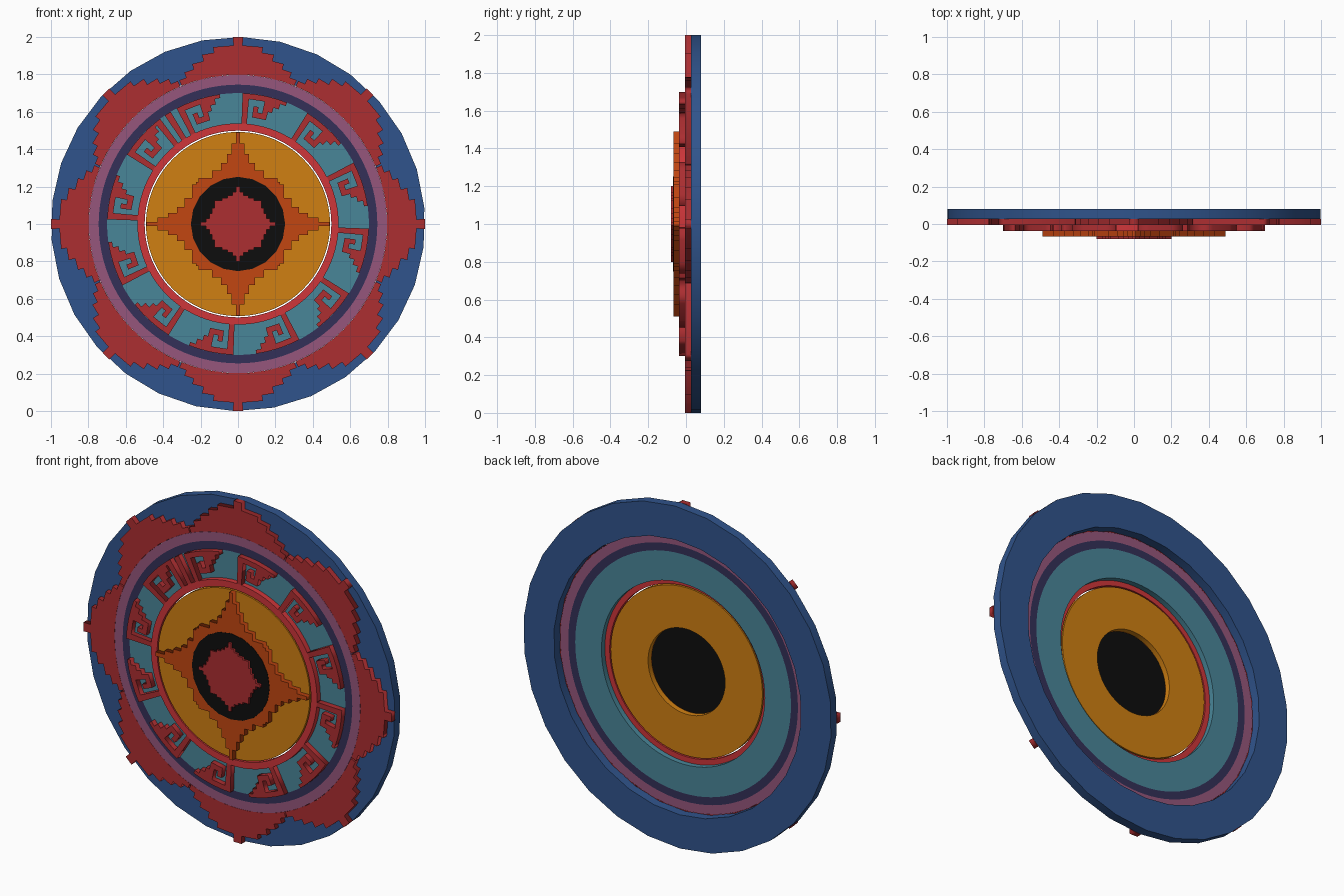
import bpy
from math import sin, cos, radians, pi

if "Cube" in bpy.data.objects:
    bpy.data.objects.remove(bpy.data.objects["Cube"])


def material(name, r, g, b):
    m = bpy.data.materials.new(name)
    lin = [(c / 255 / 12.92 if c < 11 else ((c / 255 + 0.055) / 1.055) ** 2.4) for c in (r, g, b)]
    m.diffuse_color = (*lin, 1)
    m.use_nodes = True
    m.node_tree.nodes["Principled BSDF"].inputs["Base Color"].default_value = m.diffuse_color
    return m


BLUE = material("blue", 48, 84, 140)
PURPLE = material("dusty purple", 150, 86, 124)
NAVY = material("navy", 52, 48, 88)
TEAL = material("teal", 73, 134, 153)
RED = material("dark red", 172, 46, 49)
BRIGHT = material("bright red", 207, 54, 58)
YELLOW = material("ochre yellow", 208, 128, 18)
ORANGE = material("burnt orange", 194, 70, 17)
BLACK = material("black", 13, 13, 13)


def polar(deg, r):
    """Point at a clockwise angle from the top."""
    return (r * sin(radians(deg)), r * cos(radians(deg)))


def circle(r, n, turn=0):
    return [polar(turn + 360 * i / n, r) for i in range(n)]


def plate(name, outlines, front, back, mat):
    """Filled outlines (nested ones become holes) extruded from front to back in y."""
    cu = bpy.data.curves.new(name + "_profile", 'CURVE')
    cu.dimensions = '2D'
    cu.fill_mode = 'BOTH'
    cu.extrude = (back - front) / 2
    for pts in outlines:
        s = cu.splines.new('POLY')
        s.points.add(len(pts) - 1)
        for p, (x, z) in zip(s.points, pts):
            p.co = (x, z, 0, 1)
        s.use_cyclic_u = True
    cu.materials.append(mat)
    ob = bpy.data.objects.new(name, cu)
    bpy.context.collection.objects.link(ob)
    ob.location = (0, (front + back) / 2, 1)
    ob.rotation_euler = (pi / 2, 0, 0)
    bpy.ops.object.select_all(action='DESELECT')
    ob.select_set(True)
    bpy.context.view_layer.objects.active = ob
    bpy.ops.object.convert(target='MESH')
    return bpy.context.object


def stepped_star(steps):
    """Four-pointed stepped outline from (half width, height) steps of one eighth."""
    half = []
    for i, (w, h) in enumerate(steps):
        half.append((w, h))
        if i + 1 < len(steps):
            half.append((w, steps[i + 1][1]))
    quarter = half + [(b, a) for a, b in reversed(half) if a != b]
    pts = []
    for _ in range(4):
        pts += quarter
        quarter = [(z, -x) for x, z in quarter]
    return pts


# Layer depths, front to back
Y = (-0.08, -0.066, -0.037, -0.005, 0.027, 0.08)

# Concentric rings
plate("outer_rim", [circle(1, 30, 1), circle(0.803, 30, 1)], Y[4], Y[5], BLUE)
plate("purple_ring", [circle(0.797, 96), circle(0.745, 96)], Y[3], Y[4], PURPLE)
plate("navy_ring", [circle(0.745, 96), circle(0.70, 96)], Y[3], Y[4], NAVY)
plate("teal_band", [circle(0.70, 96), circle(0.53, 96)], Y[3], Y[4], TEAL)
plate("inner_red_ring", [circle(0.538, 96), circle(0.499, 96)], Y[2], Y[3], BRIGHT)
plate("yellow_ring", [circle(0.492, 96), circle(0.25, 48)], Y[2], Y[3], YELLOW)

# Eight stepped petals on the rim
petal_steps = [(1.5, 1.0), (8, 0.955), (12, 0.925), (16, 0.89), (19.5, 0.86), (22.2, 0.83)]
side = []
for i, (a, r) in enumerate(petal_steps):
    side.append((a, r))
    side.append((a, petal_steps[i + 1][1] if i + 1 < len(petal_steps) else 0.798))
base = [(a, 0.798) for a in (17, 11, 5, 0, -5, -11, -17)]
outline = side + base + [(-a, r) for a, r in reversed(side)]
for k in range(8):
    plate(f"rim_petal_{k + 1}", [[polar(a + 45 * k, r) for a, r in outline]], Y[3], Y[4], RED)

# Twelve hooked and stepped motifs on the teal band
hook = [(0, 0.537), (0, 0.70), (5, 0.70), (10, 0.70), (15, 0.70), (20, 0.70),
        (20, 0.68), (17.5, 0.68), (17.5, 0.65), (15, 0.65), (15, 0.62), (13, 0.62),
        (13, 0.575), (5.5, 0.575), (5.5, 0.635), (8, 0.635), (8, 0.605),
        (10.3, 0.605), (10.3, 0.67), (3, 0.67), (3, 0.537)]
for k in range(12):
    plate(f"hook_motif_{k + 1}", [[polar(a + 30 * k + 2, r) for a, r in hook]], Y[2], Y[3], RED)

# Extra radial bars at the upper left of the band
for k, a in enumerate((320.5, 326)):
    bar = [(a, 0.537), (a, 0.70), (a + 3, 0.70), (a + 3, 0.537)]
    plate(f"radial_bar_{k + 1}", [[polar(*p) for p in bar]], Y[2], Y[3], RED)

# Centre: stepped orange star, black disc, small red star
big = [(0.012, 0.49), (0.035, 0.43), (0.06, 0.375), (0.09, 0.325), (0.14, 0.285),
       (0.21, 0.245), (0.225, 0.225)]
plate("orange_star", [stepped_star(big), circle(0.249, 40)], Y[1], Y[2], ORANGE)
plate("black_disc", [circle(0.252, 20)], Y[1] - 0.002, Y[2], BLACK)
small = [(0.01, 0.2), (0.03, 0.17), (0.055, 0.152), (0.085, 0.138), (0.125, 0.125)]
plate("red_star", [stepped_star(small)], Y[0], Y[1], RED)
